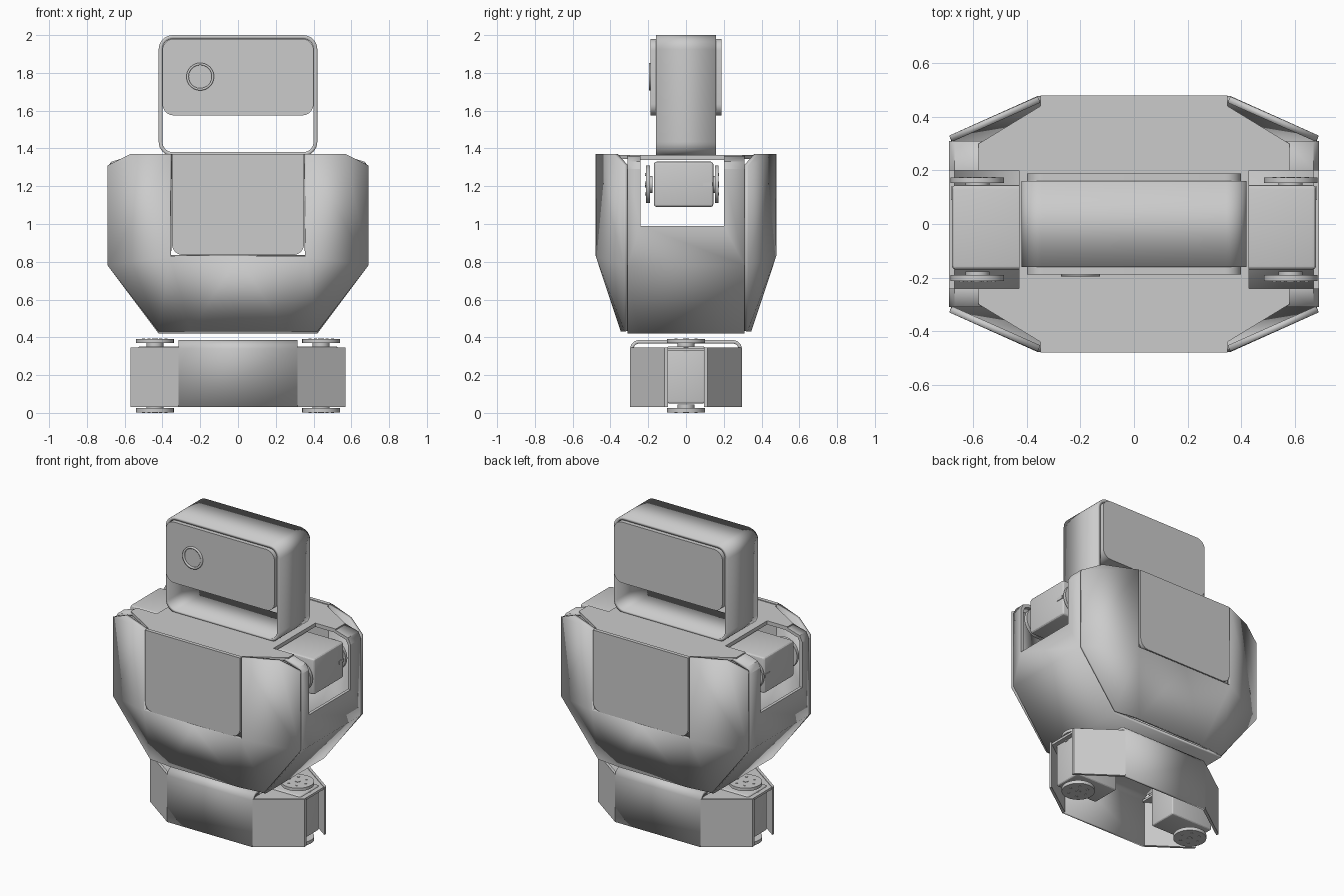
import bpy, bmesh, math
from mathutils import Vector

old = bpy.data.objects.get("Cube")
if old:
    bpy.data.objects.remove(old, do_unlink=True)

grey = bpy.data.materials.new("plain_grey")
grey.use_nodes = True
GREY = (0.6, 0.6, 0.6, 1)
grey.diffuse_color = GREY
grey.node_tree.nodes["Principled BSDF"].inputs["Base Color"].default_value = GREY
parts = []


def finish(name, bm):
    mesh = bpy.data.meshes.new(name)
    bm.to_mesh(mesh)
    bm.free()
    mesh.materials.append(grey)
    ob = bpy.data.objects.new(name, mesh)
    bpy.context.collection.objects.link(ob)
    parts.append(ob)
    return ob


def place(p, axis, t):
    """Put a 2D profile point at depth t along the axis."""
    a, b = p
    return {"x": (t, a, b), "y": (a, t, b), "z": (a, b, t)}[axis]


def prism(name, pts, axis, lo, hi):
    bm = bmesh.new()
    ends = [[bm.verts.new(place(p, axis, t)) for p in pts] for t in (lo, hi)]
    for ring in ends:
        bm.faces.new(ring)
    n = len(pts)
    for i in range(n):
        j = (i + 1) % n
        bm.faces.new((ends[0][i], ends[0][j], ends[1][j], ends[1][i]))
    bmesh.ops.recalc_face_normals(bm, faces=bm.faces)
    return finish(name, bm)


def sheet(name, pts, axis, lo, hi, thick, closed=False):
    """Bent plate: a profile line pulled along the axis, thickened inwards."""
    bm = bmesh.new()
    a, b = [[bm.verts.new(place(p, axis, t)) for p in pts] for t in (lo, hi)]
    n = len(pts)
    for i in range(n if closed else n - 1):
        j = (i + 1) % n
        bm.faces.new((a[i], a[j], b[j], b[i]))
    bmesh.ops.recalc_face_normals(bm, faces=bm.faces)
    ob = finish(name, bm)
    thicken(ob, thick)
    return ob


def thicken(ob, thick):
    mod = ob.modifiers.new("thickness", "SOLIDIFY")
    mod.thickness = thick
    mod.offset = -1
    mod.use_even_offset = True


def mirror(ob, x=True, y=True):
    mod = ob.modifiers.new("mirror", "MIRROR")
    mod.use_axis = (x, y, False)


def cut(ob, cutter):
    mod = ob.modifiers.new("pocket", "BOOLEAN")
    mod.operation = "DIFFERENCE"
    mod.solver = "EXACT"
    mod.object = cutter


def box(name, lo, hi, bevel=0.0):
    bm = bmesh.new()
    bmesh.ops.create_cube(bm, size=1)
    for v in bm.verts:
        v.co = Vector([(l + h) / 2 + c * (h - l) for l, h, c in zip(lo, hi, v.co)])
    if bevel:
        bmesh.ops.bevel(bm, geom=bm.edges[:], offset=bevel, segments=3,
                        profile=0.5, affect="EDGES")
    return finish(name, bm)


def circle(cx, cy, r, n=40):
    return [(cx + r * math.cos(math.tau * i / n), cy + r * math.sin(math.tau * i / n))
            for i in range(n)]


def rounded(x0, x1, z0, z1, r_low, r_top):
    """Rectangle with rounded lower and upper corners."""
    pts = []
    for k, (x, z, r) in enumerate(((x1, z1, r_top), (x0, z1, r_top),
                                   (x0, z0, r_low), (x1, z0, r_low))):
        if not r:
            pts.append((x, z))
            continue
        cx = x - r if x == x1 else x + r
        cz = z - r if z == z1 else z + r
        for i in range(9):
            a = math.pi / 2 * (k + i / 8)
            pts.append((cx + r * math.cos(a), cz + r * math.sin(a)))
    return pts


def horn(name, axis, c, lo, hi, inner):
    """Round servo plate with a hub towards the body and small screws outside."""
    prism(name, circle(*c, 0.1), axis, lo, hi)
    outer = hi if inner < lo else lo
    prism(name + "_hub", circle(*c, 0.045), axis, min(inner, lo), max(inner, hi) - (hi - lo) / 2)
    step = 0.003 if outer == hi else -0.003
    spots = [c] + circle(*c, 0.06, 6)
    for i, p in enumerate(spots):
        prism(f"{name}_screw_{i}", circle(*p, 0.016 if i == 0 else 0.008, 12), axis,
              *sorted((outer - step, outer + step)))


# Head: open rounded frame holding a display block
sheet("head_frame", rounded(-0.42, 0.42, 1.36, 2.0, 0.075, 0.075), "y", -0.16, 0.16, 0.02, True)
prism("head_block", rounded(-0.4, 0.4, 1.575, 1.98, 0.06, 0.06), "y", -0.188, 0.188)
sheet("lens_ring", circle(-0.2, 1.78, 0.073), "y", -0.196, -0.18, 0.012, True)
prism("lens", circle(-0.2, 1.78, 0.058), "y", -0.191, -0.18)

# Torso core: hollow bent band with side pockets
half = [(0.42, 0.42), (0.69, 0.78), (0.69, 1.29), (0.67, 1.33), (0.57, 1.36)]
core = sheet("torso_core", half + [(-x, z) for x, z in reversed(half)],
             "y", -0.31, 0.31, 0.02, True)
edge = [(0.35, -0.475), (0.35, -0.44), (0.67, -0.3), (0.67, 0.3), (0.35, 0.44), (0.35, 0.475)]
# Top deck narrows at the chamfered shoulders
deck = prism("torso_deck", [(min(x, 0.58), y) for x, y in edge] +
             [(-min(x, 0.58), y) for x, y in reversed(edge)], "z", 1.345, 1.365)
for s, side in ((1, "left"), (-1, "right")):
    xs = sorted((s * 0.43, s * 0.9))
    cutter = box(side + "_pocket_cutter", (xs[0], -0.24, 0.99), (xs[1], 0.2, 1.6))
    cutter.hide_render = True
    cutter.hide_viewport = True
    cutter.display_type = "WIRE"
    cut(core, cutter)
    cut(deck, cutter)

# Faceted front and back armour, one quarter mirrored twice
bm = bmesh.new()
a, b, c, d, e, f, g, h, i = [bm.verts.new(p) for p in (
    (0.36, -0.476, 1.37), (0.57, -0.383, 1.37), (0.69, -0.33, 1.31), (0.69, -0.33, 0.78),
    (0.36, -0.478, 0.83), (0.42, -0.325, 0.43), (0.25, -0.345, 0.43),
    (0, -0.345, 0.43), (0, -0.478, 0.83))]
for loop in ((e, d, c, b, a), (e, g, f, d), (i, h, g, e)):
    bm.faces.new(loop)
armour = finish("torso_armour", bm)
mirror(armour)
thicken(armour, 0.025)

# Chest and back doors with rounded lower corners
for s, side in ((-1, "chest"), (1, "back")):
    prism(side + "_door", rounded(-0.35, 0.35, 0.835, 1.37, 0.06, 0),
          "y", *sorted((s * 0.455, s * 0.48)))

# Shoulder and foot servos
for s, side in ((1, "left"), (-1, "right")):
    xs = sorted((s * 0.36, s * 0.68))
    box(side + "_shoulder_servo", (xs[0], -0.17, 1.09), (xs[1], 0.145, 1.33), 0.015)
    horn(side + "_shoulder_front_horn", "y", (s * 0.585, 1.21), -0.213, -0.19, -0.165)
    horn(side + "_shoulder_back_horn", "y", (s * 0.585, 1.21), 0.153, 0.173, 0.14)
    xs = sorted((s * 0.65, s * 0.684))
    box(side + "_shoulder_plug", (xs[0], 0.09, 1.2), (xs[1], 0.14, 1.22))

    xs = sorted((s * 0.22, s * 0.53))
    box(side + "_foot_servo", (xs[0], -0.1, 0.05), (xs[1], 0.1, 0.352), 0.012)
    horn(side + "_foot_top_horn", "z", (s * 0.44, 0), 0.37, 0.39, 0.345)
    horn(side + "_foot_bottom_horn", "z", (s * 0.44, 0), 0.003, 0.025, 0.055)
    xs = sorted((s * 0.5, s * 0.535))
    box(side + "_foot_plug", (xs[0], -0.012, 0.32), (xs[1], 0.012, 0.345))

    # Flat shelves over the base corners
    prism(side + "_base_shelf", [(s * x, y) for x, y in (
        (0.3, -0.29), (0.32, -0.29), (0.56, -0.11), (0.56, 0.11), (0.32, 0.29), (0.3, 0.29))],
        "z", 0.328, 0.343)

# Base: hollow cover with rounded top edges and angled corner plates
rim = [(-0.297, 0.03), (-0.297, 0.34), (-0.29, 0.362), (-0.275, 0.378), (-0.255, 0.385)]
sheet("base_cover", rim + [(-y, z) for y, z in reversed(rim)], "x", -0.315, 0.315, 0.018)
corner = prism("base_corner_plates", [(0.315, -0.297), (0.57, -0.115), (0.57, -0.095),
                                      (0.315, -0.275)], "z", 0.03, 0.347)
mirror(corner)

# Smooth only the rounded surfaces
bpy.ops.object.select_all(action="DESELECT")
for ob in parts:
    if not ob.hide_viewport:
        ob.select_set(True)
        bpy.context.view_layer.objects.active = ob
bpy.ops.object.shade_smooth_by_angle(angle=math.radians(25))
